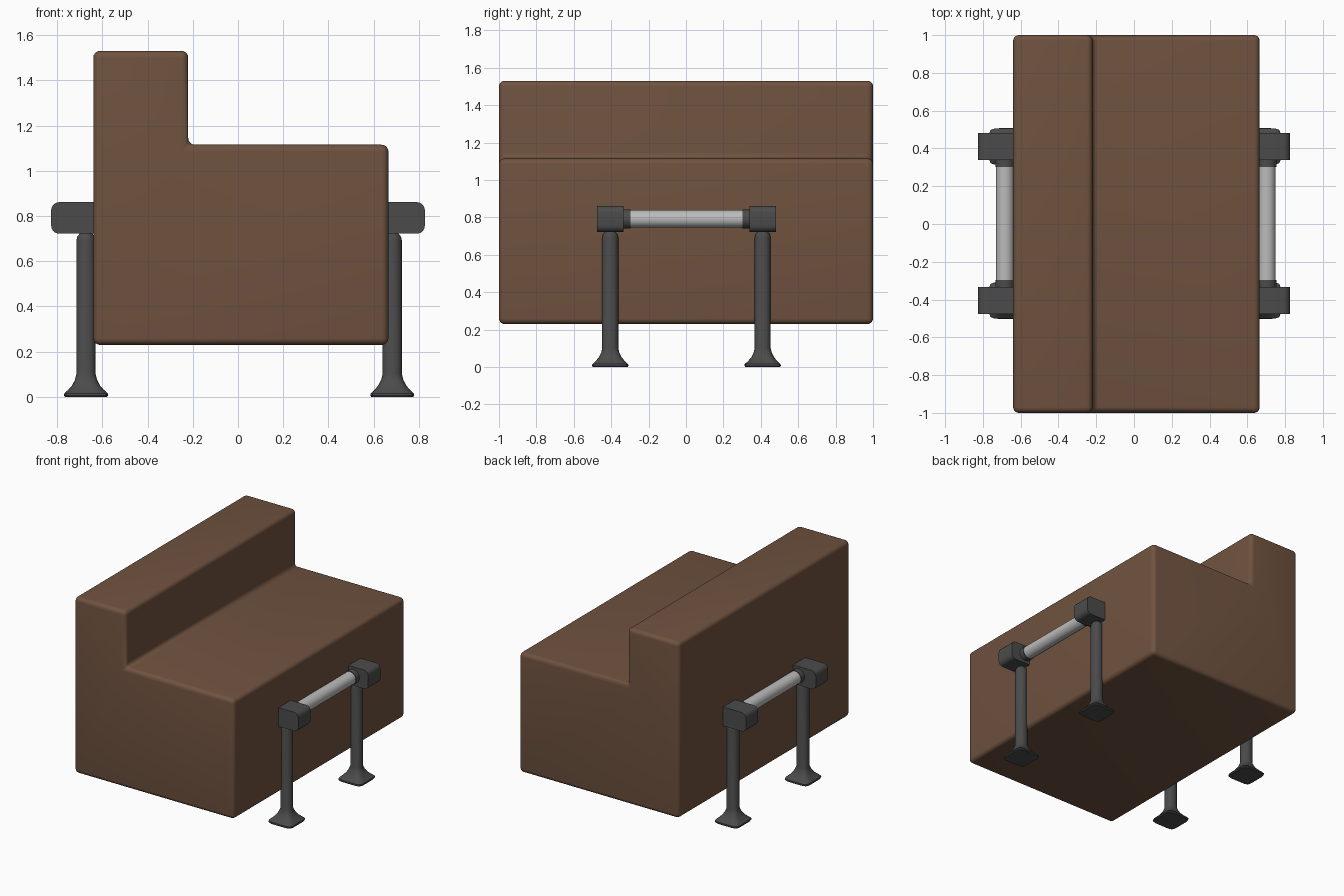
import bpy, bmesh, math
from mathutils import Matrix

if "Cube" in bpy.data.objects:
    bpy.data.objects.remove(bpy.data.objects["Cube"])


def material(name, color):
    m = bpy.data.materials.new(name)
    m.diffuse_color = (*color, 1)
    m.use_nodes = True
    m.node_tree.nodes["Principled BSDF"].inputs["Base Color"].default_value = m.diffuse_color
    return m


BROWN = material("brown", (0.16, 0.085, 0.05))
DARK = material("dark_grey", (0.07, 0.07, 0.07))
STEEL = material("steel", (0.5, 0.5, 0.5))


def finish(name, bm, mat, angle=40):
    bmesh.ops.recalc_face_normals(bm, faces=bm.faces[:])
    me = bpy.data.meshes.new(name)
    bm.to_mesh(me)
    bm.free()
    ob = bpy.data.objects.new(name, me)
    bpy.context.collection.objects.link(ob)
    me.materials.append(mat)
    bpy.ops.object.select_all(action='DESELECT')
    bpy.context.view_layer.objects.active = ob
    ob.select_set(True)
    bpy.ops.object.shade_smooth_by_angle(angle=math.radians(angle))
    return ob


def extruded(profile, y0, y1):
    """Extrude an (x, z) profile along y."""
    bm = bmesh.new()
    face = bm.faces.new([bm.verts.new((x, y0, z)) for x, z in profile])
    ext = bmesh.ops.extrude_face_region(bm, geom=[face], use_keep_orig=True)
    verts = [v for v in ext['geom'] if isinstance(v, bmesh.types.BMVert)]
    bmesh.ops.translate(bm, verts=verts, vec=(0, y1 - y0, 0))
    bmesh.ops.recalc_face_normals(bm, faces=bm.faces[:])
    return bm


def rod(name, x, y0, y1, z, radius, mat):
    bm = bmesh.new()
    bmesh.ops.create_cone(bm, cap_ends=True, segments=32, radius1=radius, radius2=radius,
                          depth=y1 - y0,
                          matrix=Matrix.Translation((x, (y0 + y1) / 2, z)) @ Matrix.Rotation(math.pi / 2, 4, 'X'))
    return finish(name, bm, mat)


def leg(name, x, y):
    """Round post blending into a rounded-square flared foot."""
    # (height, half width, squareness exponent)
    rings = [(0, 0.093, 7), (0.006, 0.097, 7), (0.015, 0.096, 7), (0.032, 0.078, 5), (0.05, 0.062, 4),
             (0.075, 0.049, 3), (0.1, 0.043, 2), (0.69, 0.043, 2), (0.708, 0.039, 2), (0.722, 0.028, 2)]
    n = 32
    bm = bmesh.new()
    loops = []
    for z, r, p in rings:
        loop = []
        for i in range(n):
            c, s = math.cos(2 * math.pi * i / n), math.sin(2 * math.pi * i / n)
            k = r / (abs(c) ** p + abs(s) ** p) ** (1 / p)
            loop.append(bm.verts.new((x + k * c, y + k * s, z)))
        loops.append(loop)
    for a, b in zip(loops, loops[1:]):
        for i in range(n):
            j = (i + 1) % n
            bm.faces.new((a[i], a[j], b[j], b[i]))
    bm.faces.new(loops[0])
    bm.faces.new(loops[-1])
    return finish(name, bm, DARK)


# Upholstered body: seat and backrest as one softened L block
bm = extruded([(-0.64, 0.23), (0.665, 0.23), (0.665, 1.115), (-0.22, 1.115),
               (-0.22, 1.53), (-0.64, 1.53)], -1, 1)
bmesh.ops.bevel(bm, geom=bm.edges[:], offset=0.03, segments=5, profile=0.5, affect='EDGES')
finish("bench_body", bm, BROWN)

# Side frames: two legs, two clamp blocks, collars and a grip bar per side
BAR_Z = 0.792
for side, leg_x, bar_x in (("left", -0.672, -0.683), ("right", 0.682, 0.703)):
    s = -1 if side == "left" else 1
    for end, y in (("front", -0.405), ("back", 0.41)):
        leg(f"{side}_{end}_leg", leg_x, y)
        a, b = sorted((s * 0.54, s * 0.826))
        bm = extruded([(a, 0.722), (b, 0.722), (b, 0.861), (a, 0.861)], y - 0.071, y + 0.071)
        along_y = [e for e in bm.edges if abs(e.verts[0].co.y - e.verts[1].co.y) > 0.1]
        bmesh.ops.bevel(bm, geom=along_y, offset=0.035, segments=5, profile=0.5, affect='EDGES')
        finish(f"{side}_{end}_clamp", bm, DARK)
        inner = y + (0.108 if y < 0 else -0.108)
        c0, c1 = sorted((y, inner))
        rod(f"{side}_{end}_collar", bar_x, c0, c1, BAR_Z, 0.051, DARK)
    rod(f"{side}_grip_bar", bar_x, -0.34, 0.34, BAR_Z, 0.047, STEEL)
